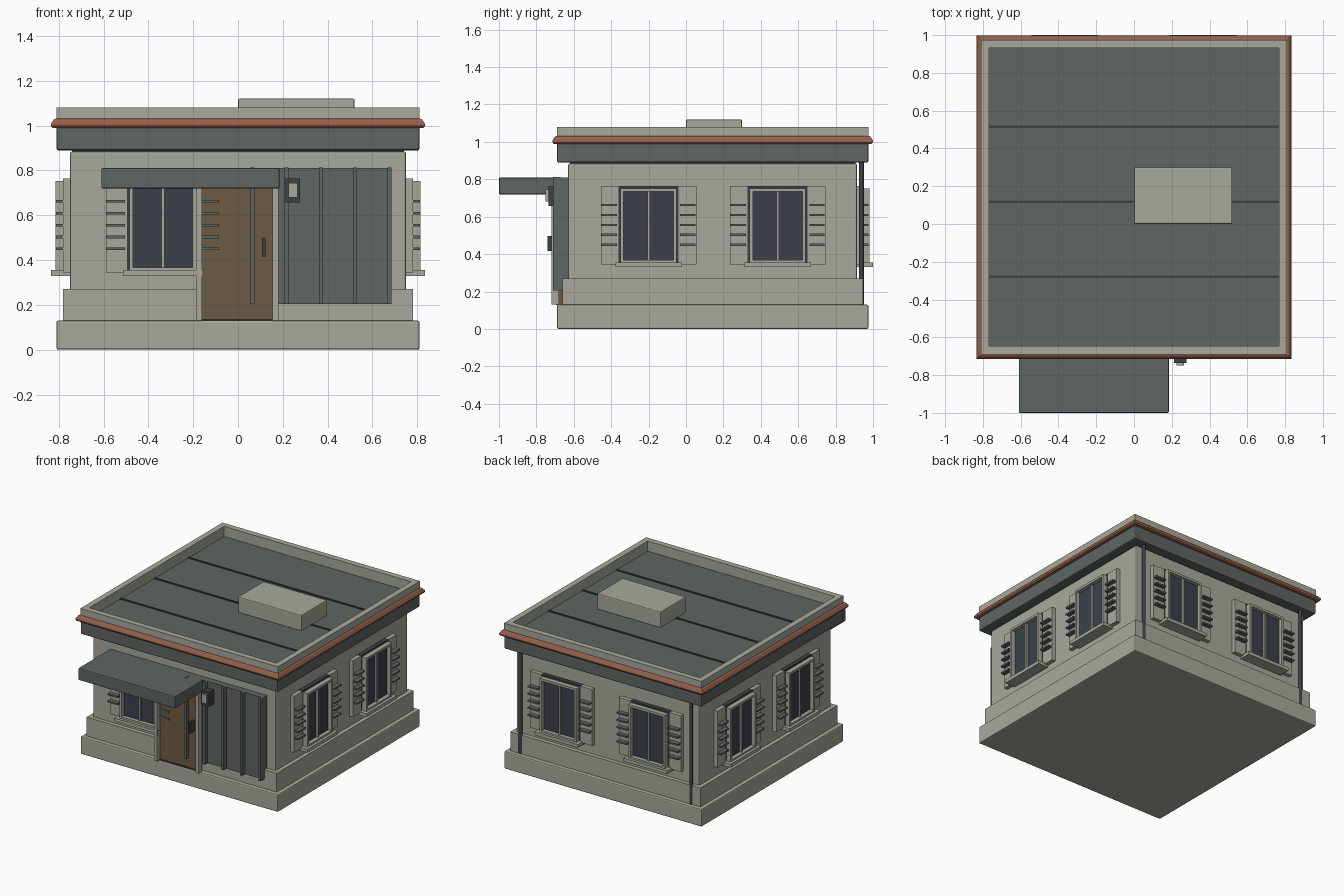
import bpy, bmesh, math
from mathutils import Matrix, Vector

if "Cube" in bpy.data.objects:
    bpy.data.objects.remove(bpy.data.objects["Cube"])


def material(name, rgb):
    m = bpy.data.materials.new(name)
    m.diffuse_color = (*rgb, 1)
    m.use_nodes = True
    m.node_tree.nodes["Principled BSDF"].inputs["Base Color"].default_value = m.diffuse_color
    return m


STONE = material("warm_stone", (0.40, 0.395, 0.335))
SLATE = material("slate_grey", (0.112, 0.132, 0.125))
DARK = material("dark_metal", (0.045, 0.053, 0.06))
GLASS = material("blue_glass", (0.045, 0.051, 0.07))
COPPER = material("copper_trim", (0.30, 0.12, 0.07))
WOOD = material("brown_wood", (0.155, 0.105, 0.058))


def finish(name, bm, mat, matrix=None, bevel=0.0):
    bmesh.ops.recalc_face_normals(bm, faces=bm.faces)
    if bevel:
        bmesh.ops.bevel(bm, geom=bm.edges[:], offset=bevel, segments=2,
                        profile=0.5, affect='EDGES')
    me = bpy.data.meshes.new(name)
    bm.to_mesh(me)
    bm.free()
    me.materials.append(mat)
    ob = bpy.data.objects.new(name, me)
    if matrix:
        ob.matrix_world = matrix
    bpy.context.collection.objects.link(ob)
    return ob


def boxes(name, mat, items, matrix=None, bevel=0.0):
    """Boxes given as (x0, x1, y0, y1, z0, z1), in one object."""
    bm = bmesh.new()
    for x0, x1, y0, y1, z0, z1 in items:
        m = Matrix.Translation(((x0 + x1) / 2, (y0 + y1) / 2, (z0 + z1) / 2)) \
            @ Matrix.Diagonal((x1 - x0, y1 - y0, z1 - z0, 1))
        bmesh.ops.create_cube(bm, size=1, matrix=m)
    return finish(name, bm, mat, matrix, bevel)


def ring(name, mat, profile, rect):
    """Sweep a closed (outward offset, z) profile around a rectangle."""
    x0, x1, y0, y1 = rect
    bm = bmesh.new()
    loops = []
    for cx, cy, sx, sy in ((x0, y0, -1, -1), (x1, y0, 1, -1), (x1, y1, 1, 1), (x0, y1, -1, 1)):
        loops.append([bm.verts.new((cx + sx * o, cy + sy * o, z)) for o, z in profile])
    n = len(profile)
    for i in range(4):
        a, b = loops[i], loops[(i + 1) % 4]
        for j in range(n):
            k = (j + 1) % n
            bm.faces.new((a[j], b[j], b[k], a[k]))
    return finish(name, bm, mat)


# Main body
boxes("plinth", STONE, [(-0.81, 0.81, -0.69, 0.975, 0, 0.13)], bevel=0.008)
boxes("base_band", STONE, [(-0.78, 0.78, -0.66, 0.945, 0.12, 0.27)])
boxes("walls", STONE, [(-0.75, 0.75, -0.63, 0.915, 0.12, 0.885)], bevel=0.01)
boxes("wall_neck", DARK, [(-0.74, 0.74, -0.62, 0.905, 0.87, 0.9)])

# Roof
boxes("fascia", SLATE, [(-0.81, 0.81, -0.69, 0.975, 0.89, 1.0)], bevel=0.008)
EDGE = (-0.81, 0.81, -0.69, 0.975)
ring("parapet", STONE, [(0, 0.99), (0, 1.08), (-0.043, 1.08), (-0.043, 0.99)], EDGE)
ring("copper_bead", COPPER, [(-0.01, 0.99), (0.018, 0.99), (0.024, 0.998), (0.024, 1.008),
                             (0.012, 1.027), (0.004, 1.031), (-0.01, 1.031)], EDGE)
boxes("roof_deck", SLATE, [(-0.77, 0.77, -0.65, 0.935, 0.98, 1.005)])
boxes("roof_seams", DARK, [(-0.767, 0.767, y - 0.007, y + 0.007, 1.0, 1.011)
                           for y in (-0.28, 0.117, 0.515)])
boxes("roof_hatch", STONE, [(0, 0.52, 0, 0.30, 1.0, 1.12)], bevel=0.007)


# Windows: local x along the wall, -y outward, wall face at y = 0
def window(name, x, y, angle):
    m = Matrix.Translation((x, y, 0)) @ Matrix.Rotation(math.radians(angle), 4, 'Z')
    boxes(name + "_casing", DARK, [(-0.16, 0.16, -0.03, 0.01, 0.355, 0.765)], m)
    boxes(name + "_glass", GLASS, [(-0.135, 0.135, -0.036, -0.028, 0.365, 0.74)], m)
    w, t = 0.15, 0.017
    boxes(name + "_frame", STONE, [
        (-w, -w + t, -0.065, -0.025, 0.355, 0.752),
        (w - t, w, -0.065, -0.025, 0.355, 0.752),
        (-w + t, w - t, -0.065, -0.025, 0.735, 0.752),
        (-w + t, w - t, -0.065, -0.025, 0.355, 0.368),
        (-0.007, 0.007, -0.05, -0.025, 0.368, 0.735)], m)
    boxes(name + "_sill", STONE, [(-0.178, 0.178, -0.085, 0.01, 0.33, 0.355)], m)
    boxes(name + "_shutters", STONE, [
        (s * 0.2075 - 0.0475, s * 0.2075 + 0.0475, -0.03, 0.01, 0.345, 0.763)
        for s in (-1, 1)], m)
    boxes(name + "_slats", SLATE, [
        (s * 0.21 - 0.041, s * 0.21 + 0.041, -0.062, -0.025, z - 0.006, z + 0.006)
        for s in (-1, 1) for z in (0.45, 0.503, 0.556, 0.609, 0.662)], m)


window("front_window", -0.335, -0.63, 0)
for i, wy in enumerate((-0.2, 0.49)):
    window(f"right_window_{i}", 0.75, wy, 90)
    window(f"left_window_{i}", -0.75, wy, -90)
for i, wx in enumerate((-0.365, 0.365)):
    window(f"back_window_{i}", wx, 0.915, 180)

# Door
boxes("door", WOOD, [(-0.165, 0.16, -0.685, -0.62, 0.13, 0.74)])
boxes("door_frame", STONE, [(-0.185, -0.16, -0.72, -0.62, 0.13, 0.74),
                            (0.155, 0.18, -0.72, -0.68, 0.13, 0.74)])
boxes("door_threshold", DARK, [(-0.16, 0.155, -0.695, -0.66, 0.128, 0.137)])
boxes("door_handle", DARK, [(0.108, 0.122, -0.74, -0.68, 0.417, 0.498)])

# Ribbed cladding panel right of the door
boxes("cladding_panel", SLATE, [(0.06, 0.68, -0.678, -0.62, 0.205, 0.81)])
boxes("cladding_ribs", SLATE, [(x - 0.009, x + 0.009, -0.712, -0.67, 0.205, 0.812)
                               for x in (0.065, 0.217, 0.37, 0.523, 0.676)])

# Wall lamp
boxes("lamp_body", DARK, [(0.212, 0.277, -0.735, -0.67, 0.657, 0.763)])
boxes("lamp_lens", STONE, [(0.225, 0.265, -0.75, -0.73, 0.68, 0.745)])

# Awning
boxes("awning", SLATE, [(-0.61, 0.185, -1.0, -0.62, 0.72, 0.81)], bevel=0.006)

# Drain pipes at the back corners
for side, s in (("left", -1), ("right", 1)):
    bm = bmesh.new()
    bmesh.ops.create_cone(bm, cap_ends=True, segments=12, radius1=0.013, radius2=0.013, depth=0.78,
                          matrix=Matrix.Translation((s * 0.70, 0.938, 0.51)))
    finish(side + "_drain_pipe", bm, DARK)
